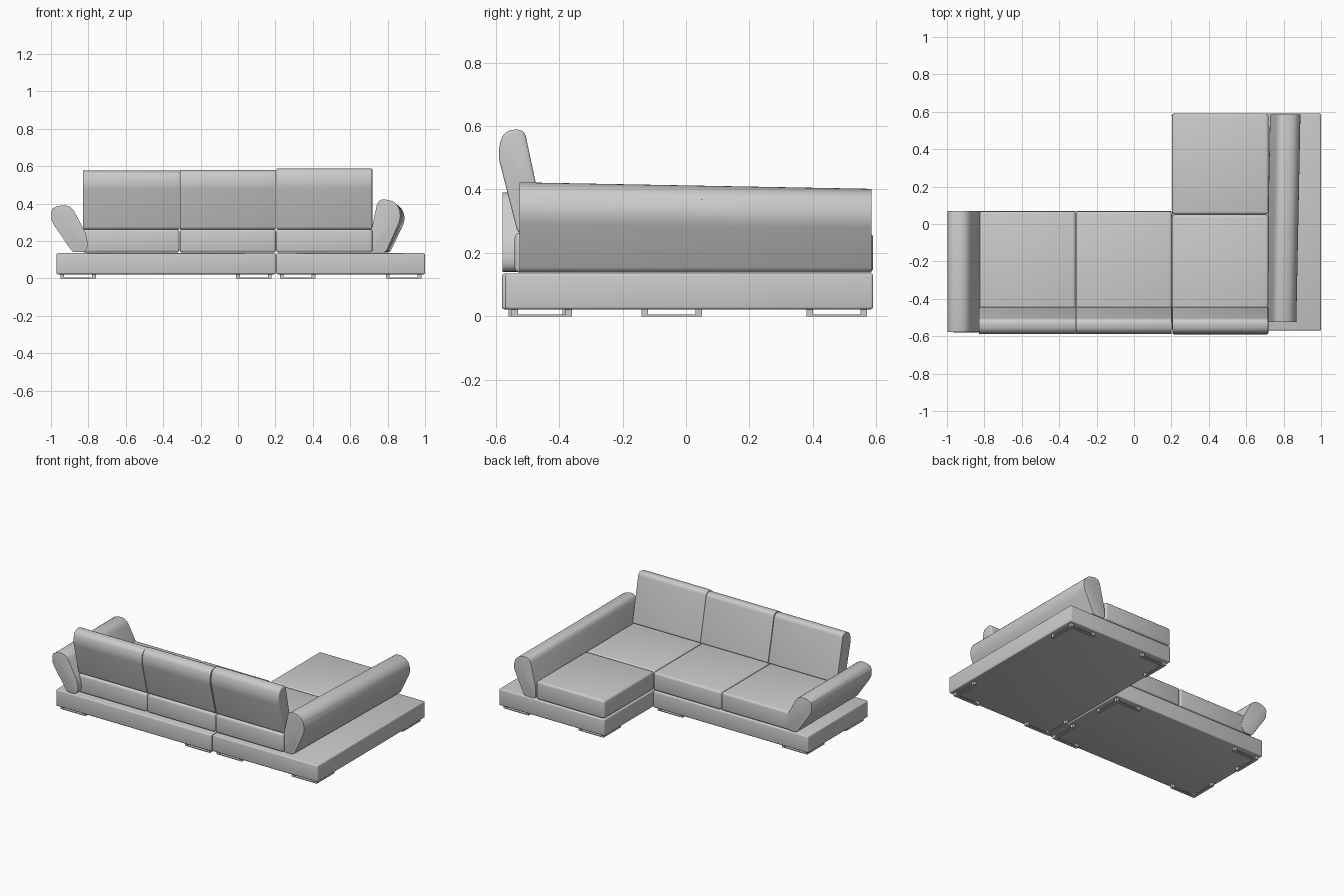
import bpy
import bmesh
import math
from mathutils import Vector

cube = bpy.data.objects.get("Cube")
if cube:
    bpy.data.objects.remove(cube, do_unlink=True)


def make_material(name, value):
    mat = bpy.data.materials.new(name)
    mat.use_nodes = True
    color = (value, value, value, 1)
    mat.diffuse_color = color
    mat.node_tree.nodes["Principled BSDF"].inputs["Base Color"].default_value = color
    return mat


fabric = make_material("light grey fabric", 0.6)


def finish(name, bm, bevel, segments=3):
    """Round the hard edges, then make a smooth-shaded object."""
    bmesh.ops.recalc_face_normals(bm, faces=bm.faces)
    if bevel:
        hard = [e for e in bm.edges if e.calc_face_angle(0) > math.radians(50)]
        bmesh.ops.bevel(bm, geom=hard, offset=bevel, segments=segments,
                        profile=0.5, affect='EDGES', clamp_overlap=True)
    mesh = bpy.data.meshes.new(name)
    bm.to_mesh(mesh)
    bm.free()
    mesh.materials.append(fabric)
    obj = bpy.data.objects.new(name, mesh)
    bpy.context.collection.objects.link(obj)
    bpy.ops.object.select_all(action='DESELECT')
    obj.select_set(True)
    bpy.context.view_layer.objects.active = obj
    bpy.ops.object.shade_smooth_by_angle(angle=math.radians(35))
    return obj


def add_box(bm, x, y, z):
    new = bmesh.ops.create_cube(bm, size=1)["verts"]
    for v in new:
        v.co = [r[0] + (c + 0.5) * (r[1] - r[0]) for c, r in zip(v.co, (x, y, z))]


def box(name, x, y, z, bevel):
    bm = bmesh.new()
    add_box(bm, x, y, z)
    return finish(name, bm, bevel)


def round_corners(corners, steps=6):
    """Turn (u, z, radius) corners into a rounded outline."""
    outline = []
    for i, (u, z, radius) in enumerate(corners):
        p = Vector((u, z))
        before = Vector(corners[i - 1][:2])
        after = Vector(corners[(i + 1) % len(corners)][:2])
        a = p + (before - p).normalized() * radius
        b = p + (after - p).normalized() * radius
        for k in range(steps + 1):
            t = k / steps
            outline.append(a * (1 - t) ** 2 + p * 2 * t * (1 - t) + b * t ** 2)
    return outline


def cushion(name, corners, start, end, along, skew=0, drop=0):
    """Extrude a rounded outline along x or y, optionally drifting on the way."""
    bm = bmesh.new()
    outline = round_corners(corners)
    rings = []
    for s, shift, fall in ((start, 0, 0), (end, skew, drop)):
        ring = []
        for u, z in outline:
            z -= fall * (z - BASE_TOP) / 0.28
            ring.append(bm.verts.new((s, u, z) if along == 'x' else (u + shift, s, z)))
        rings.append(ring)
    bm.faces.new(rings[0])
    bm.faces.new(rings[1])
    n = len(outline)
    for i in range(n):
        j = (i + 1) % n
        bm.faces.new((rings[0][i], rings[0][j], rings[1][j], rings[1][i]))
    return finish(name, bm, 0.012)


BASE_TOP = 0.135
BASES = {"sofa": ((-0.97, 0.2), (-0.58, 0.07)),
         "chaise": ((0.204, 1.0), (-0.57, 0.59))}

# Platforms, each on four L-shaped corner feet
for part, (xs, ys) in BASES.items():
    box(part + "_base", xs, ys, (0.022, BASE_TOP), 0.008)
    for side, cx, dx in (("right", xs[0] + 0.02, 1), ("left", xs[1] - 0.02, -1)):
        for end, cy, dy in (("front", ys[0] + 0.02, 1), ("rear", ys[1] - 0.02, -1)):
            bm = bmesh.new()

            def span(c, d, a, b):
                return sorted((c + d * a, c + d * b))

            add_box(bm, span(cx, dx, 0, 0.19), span(cy, dy, 0, 0.02), (0, 0.005))
            add_box(bm, span(cx, dx, 0, 0.02), span(cy, dy, 0.02, 0.19), (0, 0.005))
            for px, py in ((0, 0), (0.17, 0), (0, 0.17)):
                add_box(bm, span(cx, dx, px, px + 0.02),
                        span(cy, dy, py, py + 0.02), (0.005, 0.024))
            finish(f"{part}_{end}_{side}_foot", bm, 0)

# Seat cushions
SEAMS = (-0.832, -0.312, 0.203, 0.72)
SEAT_Z = (0.138, 0.262)
for name, i, ys in (("right_seat", 0, (-0.54, 0.068)),
                    ("middle_seat", 1, (-0.54, 0.068)),
                    ("left_seat", 2, (-0.54, 0.05)),
                    ("chaise_seat", 2, (0.052, 0.59))):
    box(name, (SEAMS[i] + 0.001, SEAMS[i + 1] - 0.001), ys, SEAT_Z, 0.014)

# Leaning back cushions with rounded tops
for name, i, lift in (("right_back", 0, 0), ("middle_back", 1, 0.004), ("left_back", 2, 0.012)):
    corners = [(-0.44, 0.262, 0.015), (-0.53, 0.262, 0.015),
               (-0.595, 0.515, 0.04), (-0.575, 0.572 + lift, 0.028),
               (-0.51, 0.58 + lift, 0.03)]
    cushion(name, corners, SEAMS[i] + 0.002, SEAMS[i + 1] - 0.002, 'x')

# Outward-leaning armrests
cushion("right_armrest",
        [(-0.885, 0.14, 0.02), (-1.01, 0.325, 0.05), (-0.985, 0.385, 0.03),
         (-0.895, 0.395, 0.045), (-0.805, 0.225, 0.04), (-0.805, 0.14, 0.04)],
        -0.578, 0.07, 'y')
cushion("left_armrest",
        [(0.705, 0.138, 0.02), (0.79, 0.138, 0.02), (0.878, 0.335, 0.05),
         (0.845, 0.41, 0.035), (0.75, 0.43, 0.045), (0.705, 0.22, 0.03)],
        -0.525, 0.585, 'y', skew=0.022, drop=0.02)
